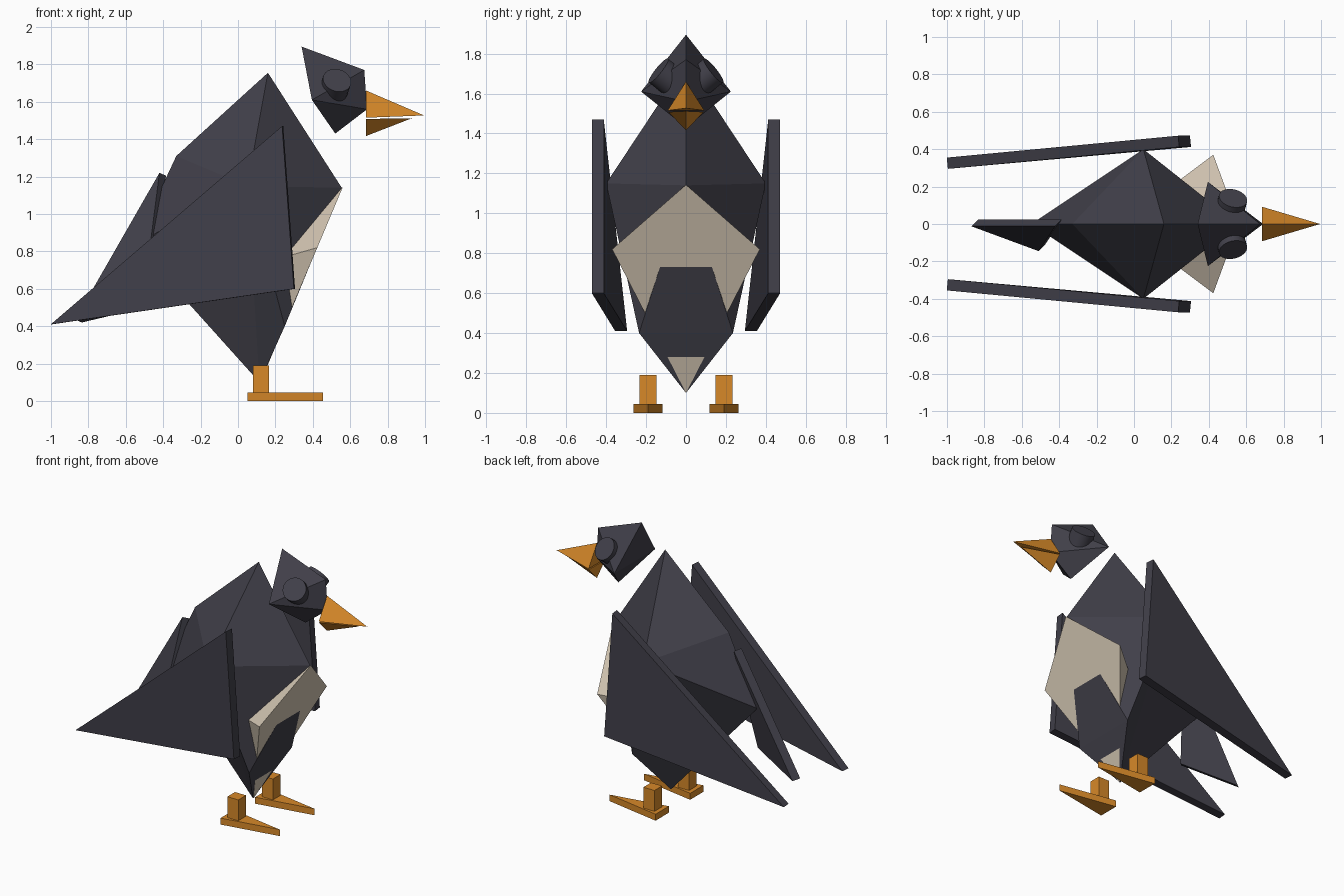
import bpy, bmesh
from mathutils import Vector

if "Cube" in bpy.data.objects:
    bpy.data.objects.remove(bpy.data.objects["Cube"])


def material(name, rgb):
    m = bpy.data.materials.new(name)
    m.diffuse_color = (*rgb, 1)
    m.use_nodes = True
    m.node_tree.nodes["Principled BSDF"].inputs["Base Color"].default_value = m.diffuse_color
    return m


SLATE = material("dark_slate", (0.053, 0.051, 0.068))
CREAM = material("cream", (0.67, 0.58, 0.46))
ORANGE = material("orange", (0.68, 0.25, 0.022))


def solid(name, points, mat):
    """Closed faceted solid wrapped around a few points."""
    bm = bmesh.new()
    for p in points:
        bm.verts.new(p)
    bmesh.ops.convex_hull(bm, input=bm.verts[:])
    bmesh.ops.recalc_face_normals(bm, faces=bm.faces[:])
    return finish(name, bm, mat)


def finish(name, bm, mat):
    me = bpy.data.meshes.new(name)
    bm.to_mesh(me)
    bm.free()
    me.materials.append(mat)
    ob = bpy.data.objects.new(name, me)
    bpy.context.collection.objects.link(ob)
    return ob


def faceted(name, verts, faces, mat):
    bm = bmesh.new()
    vs = [bm.verts.new(v) for v in verts]
    for f in faces:
        bm.faces.new([vs[i] for i in f])
    bmesh.ops.recalc_face_normals(bm, faces=bm.faces[:])
    return finish(name, bm, mat)


def plate(name, tri, offset, mat):
    """Triangle thickened along an offset."""
    off = Vector(offset)
    return solid(name, [Vector(p) for p in tri] + [Vector(p) + off for p in tri], mat)


def box(name, lo, hi, mat):
    return solid(name, [(x, y, z) for x in (lo[0], hi[0])
                        for y in (lo[1], hi[1]) for z in (lo[2], hi[2])], mat)


# Body: crown, breast, tail end, shoulder, bottom, then side and lower pairs
faceted("body",
        [(0.16, 0, 1.755), (0.555, 0, 1.14), (-0.55, 0, 0.84), (-0.33, 0, 1.31),
         (0.115, 0, 0.10), (0.05, -0.40, 1.15), (0.05, 0.40, 1.15),
         (0.25, -0.235, 0.40), (0.25, 0.235, 0.40)],
        [(0, 5, 1), (0, 3, 5), (3, 2, 5), (2, 4, 5), (5, 4, 7), (5, 7, 1),
         (0, 1, 6), (0, 6, 3), (3, 6, 2), (2, 6, 4), (6, 8, 4), (6, 1, 8),
         (1, 7, 8), (7, 4, 8)], SLATE)

# Belly: flat kite in front, running back to a point inside the body
solid("belly", [(0.56, 0, 1.143), (0.424, -0.37, 0.82), (0.424, 0.37, 0.82),
                (0.12, 0, 0.10), (-0.07, 0, 0.68)], CREAM)

# Head
faceted("head",
        [(0.34, 0, 1.895), (0.675, 0, 1.77), (0.69, 0, 1.56), (0.52, 0, 1.43),
         (0.395, -0.225, 1.61), (0.395, 0.225, 1.61)],
        [(0, 4, 1), (1, 4, 2), (2, 4, 3), (0, 1, 5), (1, 2, 5), (2, 3, 5),
         (0, 5, 4), (3, 4, 5)], SLATE)

# Beak halves
solid("upper_beak", [(0.685, 0, 1.66), (0.685, -0.092, 1.515), (0.685, 0.092, 1.515),
                     (0.995, 0, 1.527)], ORANGE)
solid("lower_beak", [(0.685, 0, 1.417), (0.685, -0.09, 1.508), (0.685, 0.09, 1.508),
                     (0.93, 0, 1.512)], ORANGE)

# Tail feather plate, slightly twisted to one side
plate("tail", [(-0.42, -0.01, 1.22), (-0.87, -0.012, 0.435), (-0.51, -0.145, 0.52)],
      (0.035, 0.035, -0.015), SLATE)

for side, s in (("left", 1), ("right", -1)):
    # Wing
    plate(side + "_wing", [(0.242, s * 0.412, 1.47), (0.305, s * 0.412, 0.60),
                           (-0.995, s * 0.295, 0.41)], (-0.006, s * 0.06, 0), SLATE)
    # Eye
    axis = Vector((0.2, s * 0.75, 0.6)).normalized()
    bpy.ops.mesh.primitive_cylinder_add(
        vertices=24, radius=0.077, depth=0.09,
        location=Vector((0.53, s * 0.138, 1.715)) - axis * 0.045,
        rotation=axis.to_track_quat('Z', 'Y').to_euler())
    eye = bpy.context.object
    eye.name = side + "_eye"
    eye.data.materials.append(SLATE)
    bpy.ops.object.shade_smooth_by_angle()
    # Leg and pointed foot
    box(side + "_leg", (0.08, s * 0.19 - 0.042, 0.04), (0.165, s * 0.19 + 0.042, 0.19), ORANGE)
    plate(side + "_foot", [(0.05, s * 0.19 - 0.073, 0), (0.05, s * 0.19 + 0.073, 0),
                           (0.455, s * 0.19, 0)], (0, 0, 0.045), ORANGE)
